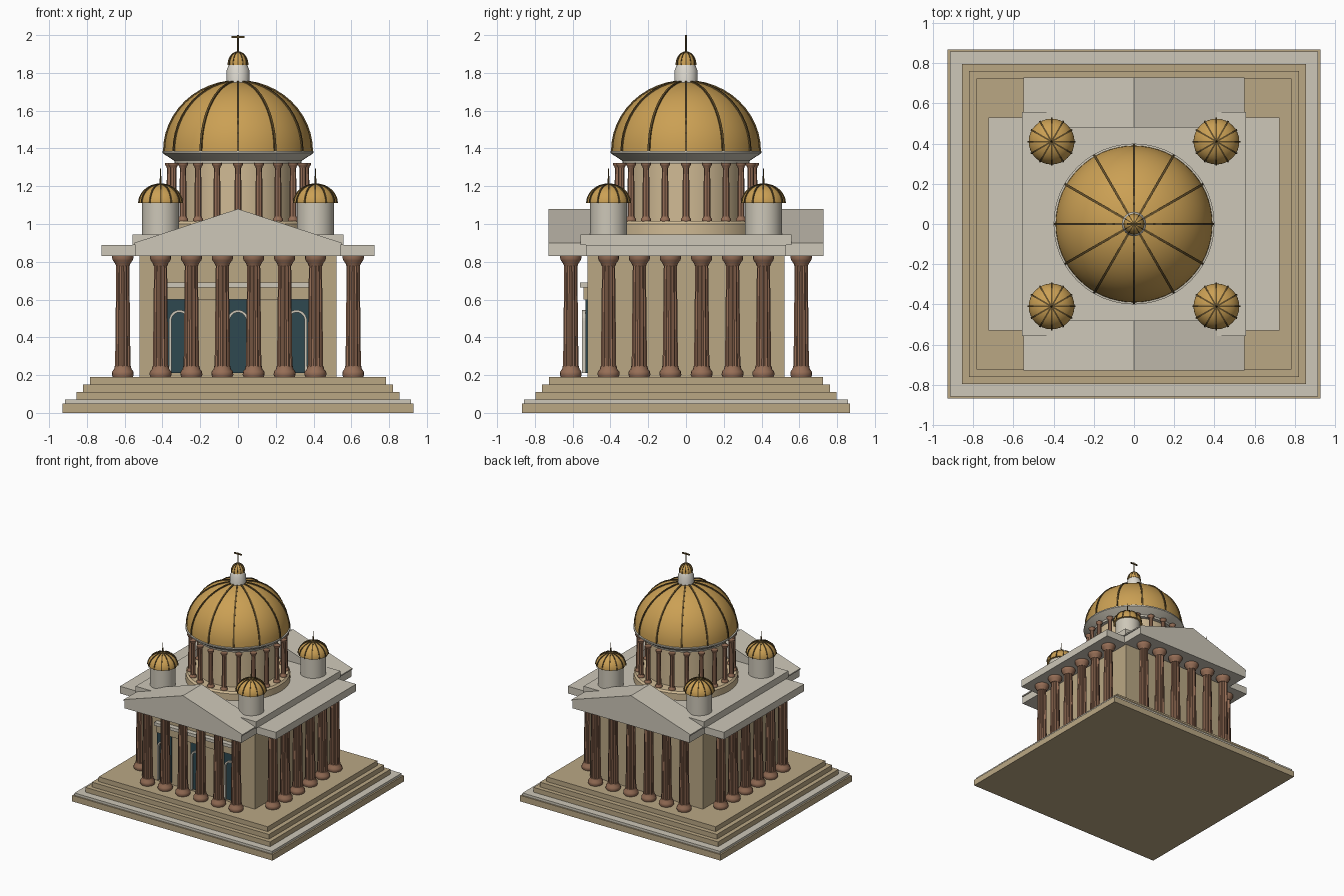
import bpy, bmesh
from math import sin, cos, pi, radians
from mathutils import Matrix

if "Cube" in bpy.data.objects:
    bpy.data.objects.remove(bpy.data.objects["Cube"], do_unlink=True)


def material(name, *rgb):
    lin = [((c / 255 + 0.055) / 1.055) ** 2.4 for c in rgb] + [1]
    m = bpy.data.materials.new(name)
    m.use_nodes = True
    m.diffuse_color = lin
    m.node_tree.nodes["Principled BSDF"].inputs["Base Color"].default_value = lin
    return m


STONE = material("pale stone", 205, 199, 184)
TAN = material("tan sandstone", 186, 167, 132)
CREAM = material("cream drum stone", 208, 186, 148)
GRANITE = material("red brown granite", 150, 110, 86)
GOLD = material("gilded metal", 203, 160, 84)
RIB = material("dark bronze", 98, 78, 42)
TEAL = material("dark teal door", 46, 72, 80)
WHITE = material("white plaster", 222, 218, 208)


def finish(name, bm, mat, loc=(0, 0, 0), smooth=False):
    bmesh.ops.recalc_face_normals(bm, faces=bm.faces)
    mesh = bpy.data.meshes.new(name)
    bm.to_mesh(mesh)
    bm.free()
    mesh.materials.append(mat)
    ob = bpy.data.objects.new(name, mesh)
    ob.location = loc
    bpy.context.collection.objects.link(ob)
    if smooth:
        bpy.ops.object.select_all(action="DESELECT")
        ob.select_set(True)
        bpy.context.view_layer.objects.active = ob
        bpy.ops.object.shade_smooth_by_angle(angle=radians(35))
    return ob


def copy(ob, name, loc, turn=0):
    new = ob.copy()
    new.name = name
    new.location = loc
    new.rotation_euler.z = turn
    bpy.context.collection.objects.link(new)
    return new


def box(name, hx, hy, z0, z1, mat, x=0, y=0):
    bm = bmesh.new()
    bmesh.ops.create_cube(bm, size=1, matrix=Matrix.Diagonal((2 * hx, 2 * hy, z1 - z0, 1)))
    return finish(name, bm, mat, (x, y, (z0 + z1) / 2))


def add_lathe(bm, profile, sides, flute=0):
    """Stack rings of (radius, height); flute pulls in every second point."""
    rings = []
    for r, z in profile:
        ring = []
        for i in range(sides):
            a = 2 * pi * i / sides
            k = r * (1 - flute * (i % 2))
            ring.append(bm.verts.new((k * cos(a), k * sin(a), z)))
        rings.append(ring)
    for low, high in zip(rings, rings[1:]):
        for i in range(sides):
            j = (i + 1) % sides
            bm.faces.new((low[i], low[j], high[j], high[i]))
    bm.faces.new(rings[0][::-1])
    bm.faces.new(rings[-1])


def lathe(name, profile, mat, loc=(0, 0, 0), sides=48):
    bm = bmesh.new()
    add_lathe(bm, profile, sides)
    return finish(name, bm, mat, loc, True)


def prism(name, outline, y0, y1, mat, loc=(0, 0, 0)):
    """Extrude an outline in x and z along y."""
    bm = bmesh.new()
    face = bm.faces.new([bm.verts.new((x, y0, z)) for x, z in outline])
    new = bmesh.ops.extrude_face_region(bm, geom=[face])["geom"]
    bmesh.ops.translate(bm, vec=(0, y1 - y0, 0),
                        verts=[v for v in new if isinstance(v, bmesh.types.BMVert)])
    return finish(name, bm, mat, loc)


def arc(r, h, steps=24):
    return [(r * cos(pi * i / steps), h * sin(pi * i / steps)) for i in range(steps + 1)]


def ribbed_dome(name, r, h, loc, thick, sides=48):
    profile = [(r * cos(t), h * sin(t)) for t in [pi / 2 * i / 16 for i in range(16)]]
    lathe(name, profile + [(0.002, h)], GOLD, loc, sides)
    band = arc(r + thick * 0.6, h + thick * 0.6) + arc(r - thick, h - thick)[::-1]
    rib = prism(name + "_rib", band, -thick / 2, thick / 2, RIB, loc)
    for i in range(1, 6):
        copy(rib, name + "_rib", loc, i * pi / 6)


def column(name, r, h, loc, sides):
    """Fluted shaft with a rounded base and a flared capital."""
    bm = bmesh.new()
    add_lathe(bm, [(r, 0.06 * h), (r * 0.84, 0.95 * h)], sides, 0.14)
    base = [(1.3, 0), (1.42, 0.02), (1.38, 0.045), (1.12, 0.065), (1.05, 0.09)]
    capital = [(0.88, 0.92), (1.0, 0.94), (1.28, 0.965), (1.36, 0.98), (1.36, 1)]
    for part in (base, capital):
        add_lathe(bm, [(r * k, h * z) for k, z in part], 16)
    return finish(name, bm, GRANITE, loc, True)


# Stepped base
for hx, hy, z0, z1, mat in ((0.928, 0.868, 0, 0.05, TAN), (0.915, 0.857, 0.05, 0.07, STONE),
                            (0.855, 0.797, 0.07, 0.11, TAN), (0.82, 0.762, 0.11, 0.15, TAN),
                            (0.783, 0.725, 0.15, 0.19, TAN)):
    box("base_step", hx, hy, z0, z1, mat)

# Main hall, crossing entablatures and attic
box("hall_walls", 0.522, 0.522, 0.19, 0.84, TAN)
box("side_entablature", 0.723, 0.53, 0.83, 0.89, STONE)
box("front_entablature", 0.543, 0.728, 0.83, 0.89, STONE)
box("attic", 0.558, 0.558, 0.89, 0.945, STONE)

# Gabled pediments, front and back
for name, s in (("front_pediment", -1), ("back_pediment", 1)):
    prism(name, [(-0.55, 0.89), (0.55, 0.89), (0.55, 0.9), (0, 1.08), (-0.55, 0.9)],
          s * 0.48, s * 0.728, STONE)

# Colonnades of six columns on each of the four sides
big = None
for x in (-0.41, -0.247, -0.083, 0.083, 0.247, 0.41):
    for s in (-1, 1):
        for loc in ((x, s * 0.61, 0.19), (s * 0.61, x, 0.19)):
            if big:
                copy(big, "portico_column", loc)
            else:
                big = column("portico_column", 0.041, 0.64, loc, 24)

# Three arched doors under a cornice
for x in (-0.31, 0, 0.31):
    box("door_panel", 0.066, 0.006, 0.21, 0.6, TEAL, x, -0.527)
    outer = [(0.055, 0.21)] + [(px, 0.49 + pz) for px, pz in arc(0.055, 0.055, 14)] + [(-0.055, 0.21)]
    inner = [(-0.042, 0.21)] + [(px, 0.49 + pz) for px, pz in arc(0.042, 0.042, 14)][::-1] + [(0.042, 0.21)]
    prism("door_arch", outer + inner, -0.55, -0.52, STONE, (x, 0, 0))
box("door_lintel", 0.375, 0.012, 0.6, 0.665, TAN, 0, -0.53)
box("door_cornice", 0.385, 0.022, 0.665, 0.69, STONE, 0, -0.54)

# Round drum with its ring of columns
lathe("drum_base", [(0.397, 0.94), (0.397, 1.0), (0.385, 1.015)], CREAM)
lathe("drum_wall", [(0.305, 1.0), (0.305, 1.34)], CREAM)
lathe("drum_cornice", [(0.335, 1.32), (0.338, 1.335), (0.395, 1.372), (0.4, 1.376),
                       (0.4, 1.386), (0.385, 1.388)], STONE)
small = None
for i in range(20):
    a = 2 * pi * i / 20
    loc = (0.36 * cos(a), 0.36 * sin(a), 1.012)
    if small:
        copy(small, "drum_column", loc)
    else:
        small = column("drum_column", 0.0195, 0.31, loc, 16)

# Great dome, lantern and cross
ribbed_dome("great_dome", 0.39, 0.37, (0, 0, 1.385), 0.012, 64)
lathe("lantern", [(0.06, 1.735), (0.06, 1.815), (0.048, 1.845)], WHITE, sides=32)
ribbed_dome("lantern_dome", 0.052, 0.068, (0, 0, 1.843), 0.005, 24)
lathe("cross_pole", [(0.006, 1.9), (0.004, 2.0)], RIB, sides=8)
box("cross_bar", 0.034, 0.005, 1.985, 1.995, RIB)

# Four corner turrets
for x in (-0.41, 0.41):
    for y in (-0.41, 0.41):
        lathe("turret_wall", [(0.098, 0.94), (0.098, 1.115)], STONE, (x, y, 0), 32)
        ribbed_dome("turret_dome", 0.114, 0.1, (x, y, 1.11), 0.008, 32)
        lathe("turret_spire", [(0.006, 1.2), (0.002, 1.295)], RIB, (x, y, 0), 8)
